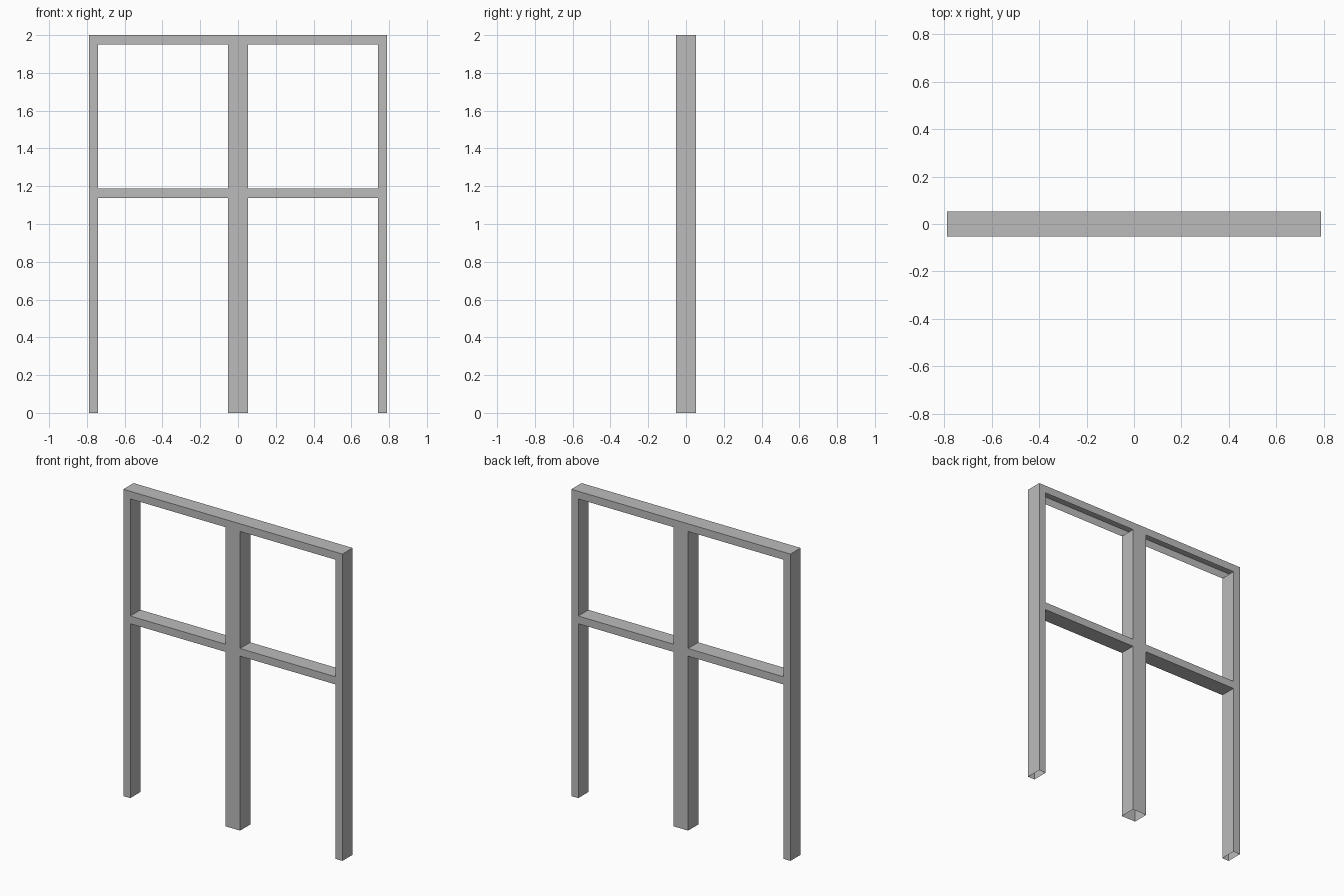
import bpy
import bmesh
from mathutils import Vector

default = bpy.data.objects.get("Cube")
if default:
    bpy.data.objects.remove(default, do_unlink=True)

# Plain grey finish
grey = bpy.data.materials.new("plain_grey")
grey.use_nodes = True
colour = (0.5, 0.5, 0.5, 1)
grey.diffuse_color = colour
grey.node_tree.nodes["Principled BSDF"].inputs["Base Color"].default_value = colour

HALF_WIDTH = 0.79
HALF_DEPTH = 0.0525
BAR = 0.05
HEIGHT = 2.0
RAIL_BASE = 1.137

UP, DOWN = Vector((0, 0, 1)), Vector((0, 0, -1))
LEFT, RIGHT = Vector((1, 0, 0)), Vector((-1, 0, 0))


def hollow_bar(name, x0, x1, z0, z1, open_sides):
    """Thin-walled bar with the faces pointing along open_sides left out."""
    bm = bmesh.new()
    bmesh.ops.create_cube(bm, size=1)
    bm.normal_update()
    gone = [f for f in bm.faces if any(f.normal.dot(d) > 0.9 for d in open_sides)]
    bmesh.ops.delete(bm, geom=gone, context="FACES")
    bmesh.ops.scale(bm, vec=(x1 - x0, 2 * HALF_DEPTH, z1 - z0), verts=bm.verts)
    bmesh.ops.translate(bm, vec=((x0 + x1) / 2, 0, (z0 + z1) / 2), verts=bm.verts)
    mesh = bpy.data.meshes.new(name)
    bm.to_mesh(mesh)
    bm.free()
    mesh.materials.append(grey)
    bpy.context.collection.objects.link(bpy.data.objects.new(name, mesh))


# Upright posts, open at the foot and where they meet the top beam
inner = HALF_WIDTH - BAR
posts = {
    "right_post": (-HALF_WIDTH, -inner),
    "centre_post": (-0.052, 0.052),
    "left_post": (inner, HALF_WIDTH),
}
for name, (x0, x1) in posts.items():
    hollow_bar(name, x0, x1, 0, HEIGHT - BAR, (UP, DOWN))

# Top beam, open underneath
hollow_bar("top_beam", -HALF_WIDTH, HALF_WIDTH, HEIGHT - BAR, HEIGHT, (DOWN,))

# Middle rails between the posts
for name, x0, x1 in (("right_rail", -inner, -0.052), ("left_rail", 0.052, inner)):
    hollow_bar(name, x0, x1, RAIL_BASE, RAIL_BASE + BAR, (LEFT, RIGHT))
